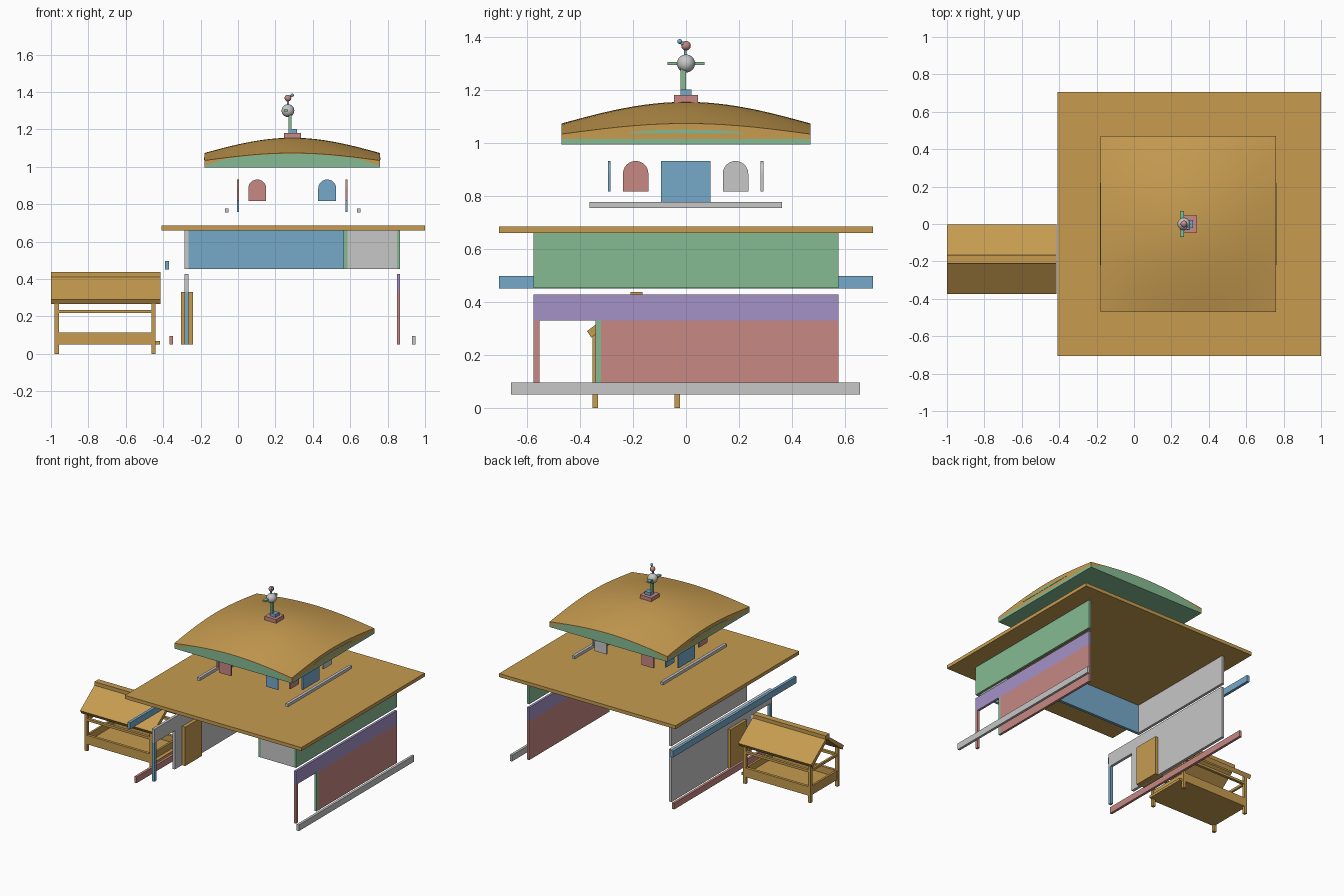
import bpy, bmesh, math
from mathutils import Vector

cube = bpy.data.objects.get("Cube")
if cube:
    bpy.data.objects.remove(cube)


def make_mat(name, rgb):
    m = bpy.data.materials.new(name)
    m.use_nodes = True
    m.diffuse_color = (*rgb, 1)
    m.node_tree.nodes["Principled BSDF"].inputs["Base Color"].default_value = (*rgb, 1)
    return m


TAN = make_mat("tan wood", (.57, .33, .08))
BLUE = make_mat("blue", (.18, .40, .59))
RED = make_mat("red", (.57, .25, .23))
GREEN = make_mat("green", (.24, .50, .29))
GREY = make_mat("grey", (.57, .57, .57))
PURPLE = make_mat("purple", (.37, .29, .57))


def finish(name, bm, *mats):
    bmesh.ops.recalc_face_normals(bm, faces=bm.faces)
    me = bpy.data.meshes.new(name)
    bm.to_mesh(me)
    bm.free()
    for m in mats:
        me.materials.append(m)
    ob = bpy.data.objects.new(name, me)
    bpy.context.collection.objects.link(ob)
    return ob


def box(name, mat, x, y, z):
    """Box from three (low, high) ranges."""
    bm = bmesh.new()
    bmesh.ops.create_cube(bm, size=1)
    for v in bm.verts:
        v.co = Vector([(a + b) / 2 + c * (b - a) for (a, b), c in zip((x, y, z), v.co)])
    return finish(name, bm, mat)


def prism(name, mat, pts, axis, low, high):
    """Extrude a closed outline along x (axis 0) or y (axis 1)."""
    bm = bmesh.new()
    place = (lambda a, b, d: (d, a, b)) if axis == 0 else (lambda a, b, d: (a, d, b))
    face = bm.faces.new([bm.verts.new(place(a, b, low)) for a, b in pts])
    ext = bmesh.ops.extrude_face_region(bm, geom=[face])["geom"]
    shift = Vector(place(0, 0, high - low))
    bmesh.ops.translate(bm, vec=shift, verts=[g for g in ext if isinstance(g, bmesh.types.BMVert)])
    return finish(name, bm, mat)


def ball(name, mat, centre, radius):
    bm = bmesh.new()
    bmesh.ops.create_uvsphere(bm, u_segments=24, v_segments=16, radius=radius)
    bmesh.ops.translate(bm, vec=centre, verts=bm.verts)
    for f in bm.faces:
        f.smooth = True
    return finish(name, bm, mat)


# Main roof slab and upper storey walls, open at the back with a recessed porch
LEFT, RIGHT = (-.285, -.265), (.85, .867)
UPPER = (.453, .66)
box("main_roof", TAN, (-.41, 1), (-.705, .705), (.66, .685))
box("upper_right_wall", GREEN, RIGHT, (-.575, .575), UPPER)
box("upper_left_wall", GREY, LEFT, (-.29, .575), UPPER)
box("porch_wall", BLUE, (-.265, .565), (-.29, -.27), UPPER)
box("porch_return_wall", GREEN, (.565, .585), (-.575, -.27), UPPER)
box("upper_front_wall", GREY, (.585, .85), (-.575, -.555), UPPER)

# Lower side walls: header, corner post, jamb and panel around a doorway
for side, xs, header, post, jamb, panel in (
        ("left", LEFT, GREY, BLUE, GREY, GREY),
        ("right", RIGHT, PURPLE, RED, GREEN, RED)):
    box(side + "_header", header, xs, (-.575, .575), (.33, .428))
    box(side + "_corner_post", post, xs, (-.575, -.553), (.05, .33))
    box(side + "_door_jamb", jamb, xs, (-.342, -.32), (.05, .33))
    box(side + "_lower_panel", panel, xs, (-.32, .575), (.05, .33))
box("side_door", TAN, (-.305, -.24), (-.26, -.07), (.05, .33))

# Long rails beside the walls
box("left_base_rail", RED, (-.366, -.348), (-.66, .657), (.05, .095))
box("right_base_rail", GREY, (.93, .948), (-.66, .657), (.05, .095))
box("left_upper_rail", BLUE, (-.39, -.37), (-.705, .705), (.45, .497))
for side, x in (("left", -.07), ("right", .635)):
    box(side + "_lantern_rail", GREY, (x, x + .02), (-.365, .363), (.755, .777))


# Lantern windows and doors
def arch(name, mat, axis, centre, depth):
    r = .048
    pts = [(centre - r, .817), (centre + r, .817)]
    pts += [(centre + r * math.cos(math.pi * i / 12), .884 + r * math.sin(math.pi * i / 12))
            for i in range(13)]
    prism(name, mat, pts, axis, depth - .005, depth + .005)


arch("front_left_window", BLUE, 1, .477, -.29)
arch("front_right_window", RED, 1, .103, -.29)
arch("back_left_window", GREY, 1, .477, .287)
arch("back_right_window", RED, 1, .103, .287)
for side, x, back in (("right", 0, BLUE), ("left", .58, GREY)):
    arch(side + "_front_side_window", RED, 0, -.19, x)
    arch(side + "_back_side_window", back, 0, .187, x)
    box(side + "_lantern_door", BLUE, (x - .005, x + .005), (-.095, .092), (.757, .932))

# Upper roof: double-curved dome over a two-tone fascia
CX, HALF, BASE, N = .29, .47, .995, 24


def bell(u):
    return .49 + .51 * math.cos(math.pi / 2 * u)


def dome_z(u, v):
    return BASE + .16 * bell(u) * bell(v)


bm = bmesh.new()
steps = [2 * i / N - 1 for i in range(N + 1)]


def vert(u, v, z):
    return bm.verts.new((CX + HALF * u, HALF * v, z))


top = [[vert(u, v, dome_z(u, v)) for v in steps] for u in steps]
for i in range(N):
    for j in range(N):
        f = bm.faces.new((top[i][j], top[i + 1][j], top[i + 1][j + 1], top[i][j + 1]))
        f.smooth = True
for s in (-1, 1):
    for along_x in (True, False):
        cols = []
        for t in steps:
            u, v = (t, s) if along_x else (s, t)
            high = dome_z(u, v)
            split = BASE + .02
            if along_x:
                split = min(high - .004, BASE + .01 + .1 * math.cos(math.pi / 2 * t))
            cols.append([vert(u, v, z) for z in (BASE, split, high)])
        for a, b in zip(cols, cols[1:]):
            for k in (0, 1):
                f = bm.faces.new((a[k], b[k], b[k + 1], a[k + 1]))
                f.material_index = 1 - k
base = bm.faces.new([vert(u, v, BASE) for u, v in ((-1, -1), (-1, 1), (1, 1), (1, -1))])
base.material_index = 1
bmesh.ops.remove_doubles(bm, verts=bm.verts, dist=.0001)
finish("upper_roof", bm, TAN, GREEN)

# Green slivers on the side fascias
sliver = [(-.22, 1.036), (.22, 1.036)]
sliver += [(.22 * math.cos(math.pi * i / 10), 1.036 + .014 * math.sin(math.pi * i / 10))
           for i in range(1, 10)]
for side, x in (("right", CX - HALF), ("left", CX + HALF)):
    prism(side + "_fascia_sliver", GREEN, sliver, 0, x - .002, x + .002)

# Roof ornament
box("ornament_base", RED, (.245, .337), (-.046, .046), (1.15, 1.18))
box("ornament_block", BLUE, (.27, .315), (-.021, .021), (1.18, 1.202))
box("ornament_post", GREEN, (.27, .287), (-.02, 0), (1.2, 1.29))
box("ornament_arms", GREEN, (.245, .268), (-.07, .07), (1.295, 1.306))
ball("ornament_body", GREY, (.267, 0, 1.3), .034)
box("ornament_neck", BLUE, (.262, .272), (-.008, .002), (1.33, 1.352))
ball("ornament_head", RED, (.267, 0, 1.367), .018)
box("ornament_bill", BLUE, (.28, .287), (-.02, -.008), (1.372, 1.382))
ball("ornament_tip", BLUE, (.29, -.024, 1.383), .009)

# Roofed trough stand
MID = -.1875
for side, s in (("front", -1), ("back", 1)):
    slope = [(MID + s * .01, .42), (MID + s * .186, .29),
             (MID + s * .17, .265), (MID + s * .01, .392)]
    prism("stand_roof_" + side, TAN, slope, 0, -1, -.415)
    ys = sorted((MID + s * .145, MID + s * .165))
    for end, x in (("outer", -.98), ("inner", -.462)):
        box(f"stand_{side}_{end}_leg", TAN, (x, x + .022), ys, (0, .285))
    box(f"stand_{side}_rail", TAN, (-.96, -.46), ys, (.218, .235))
    box(f"trough_{side}_board", TAN, (-.96, -.46), ys, (.05, .115))
box("stand_ridge", TAN, (-1, -.415), (-.21, -.165), (.405, .437))
box("trough_floor", TAN, (-.96, -.418), (-.34, -.035), (.05, .068))
for end, x in (("outer", -.975), ("inner", -.46)):
    box(f"trough_{end}_end", TAN, (x, x + .015), (-.34, -.035), (.05, .115))
    box(f"stand_{end}_crossbar", TAN, (x, x + .015), (-.34, -.035), (.218, .235))
